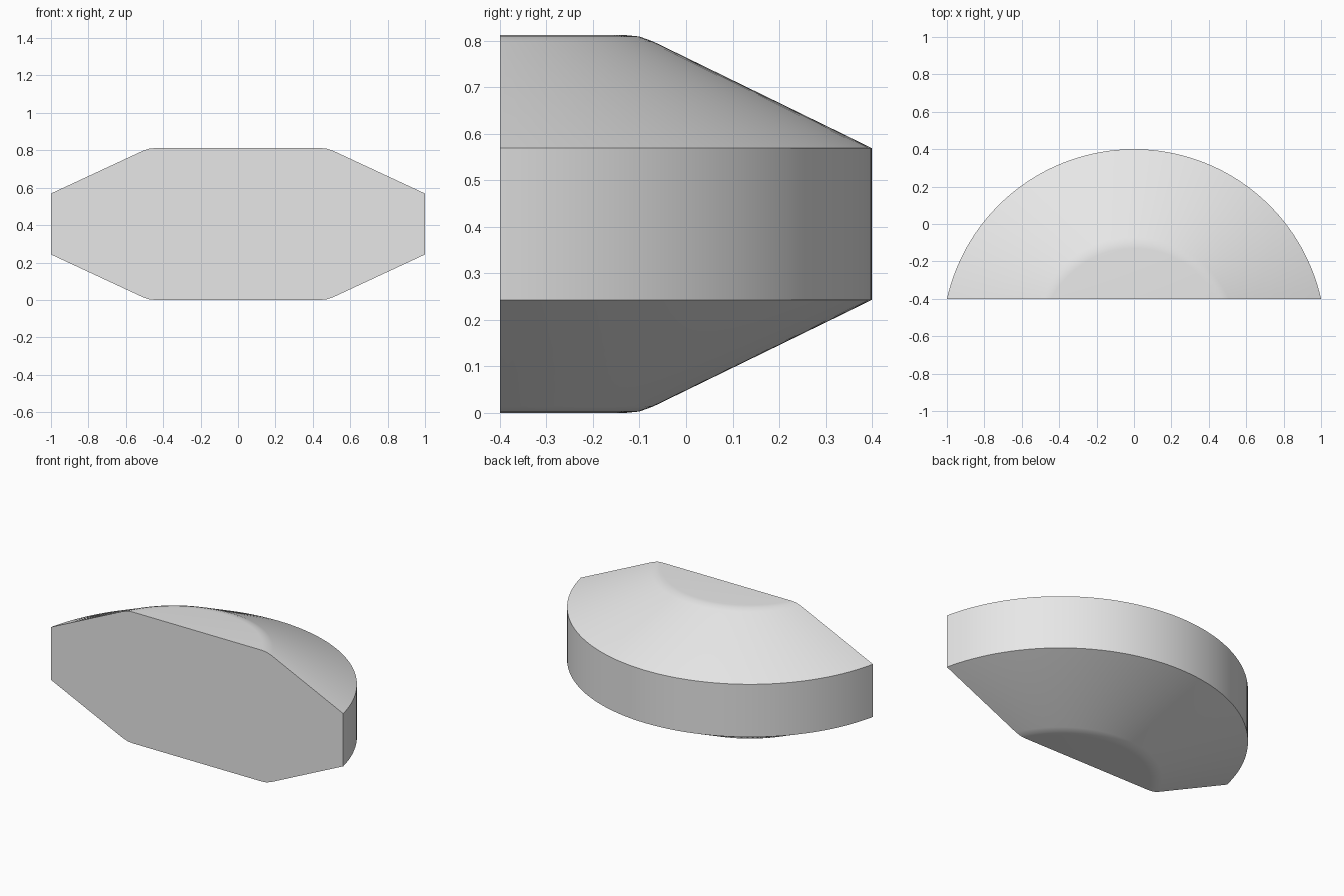
import bpy
import bmesh
import math

cube = bpy.data.objects.get("Cube")
if cube:
    bpy.data.objects.remove(cube, do_unlink=True)

CENTRE_Y = -0.625   # axis of the round body
FRONT_Y = -0.4      # flat cut face
HEIGHT = 0.812
SEGMENTS = 64

# Lower half profile (radius, height), with a small softened edge at the cap
lower = [(0.495, 0.0), (0.525, 0.003), (0.555, 0.014), (1.025, 0.243)]
profile = lower + [(r, HEIGHT - z) for r, z in reversed(lower)]

# Grey material
grey = bpy.data.materials.new("light grey")
grey.use_nodes = True
colour = (0.8, 0.8, 0.8, 1.0)
grey.diffuse_color = colour
grey.node_tree.nodes["Principled BSDF"].inputs["Base Color"].default_value = colour


def arc(bm, radius, z):
    """Arc of vertices around the back, ending on the flat front plane."""
    half = math.acos((FRONT_Y - CENTRE_Y) / radius)
    angles = [half * (1 - 2 * i / SEGMENTS) for i in range(SEGMENTS + 1)]
    return [bm.verts.new((radius * math.sin(a),
                          CENTRE_Y + radius * math.cos(a), z))
            for a in angles]


# Truncated round body: swept wall, caps and flat front
bm = bmesh.new()
rings = [arc(bm, r, z) for r, z in profile]
for low, high in zip(rings, rings[1:]):
    for i in range(SEGMENTS):
        bm.faces.new((low[i], low[i + 1], high[i + 1], high[i]))
bm.faces.new(rings[0])
bm.faces.new(rings[-1])
bm.faces.new([ring[0] for ring in rings] + [ring[-1] for ring in reversed(rings)])
bmesh.ops.recalc_face_normals(bm, faces=bm.faces)

mesh = bpy.data.meshes.new("half_round_body")
bm.to_mesh(mesh)
bm.free()
mesh.materials.append(grey)
body = bpy.data.objects.new("half_round_body", mesh)
bpy.context.collection.objects.link(body)

# Smooth shading with sharp rim and front edges
bpy.ops.object.select_all(action="DESELECT")
body.select_set(True)
bpy.context.view_layer.objects.active = body
bpy.ops.object.shade_smooth_by_angle(angle=math.radians(30))
